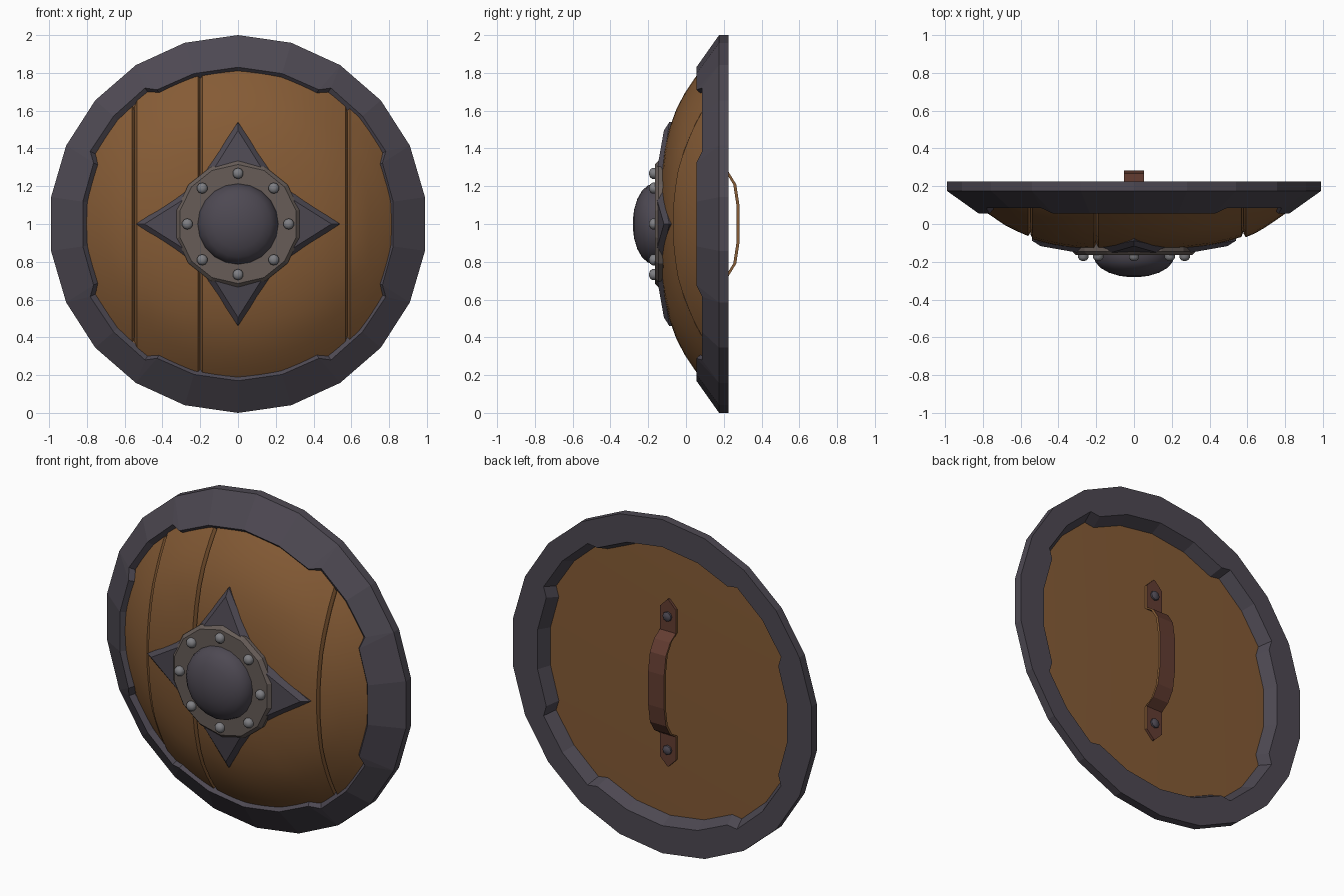
import bpy, bmesh, math
from mathutils import Vector

if "Cube" in bpy.data.objects:
    bpy.data.objects.remove(bpy.data.objects["Cube"])

def material(name, rgb):
    m = bpy.data.materials.new(name)
    m.diffuse_color = (*rgb, 1)
    m.use_nodes = True
    m.node_tree.nodes["Principled BSDF"].inputs["Base Color"].default_value = m.diffuse_color
    return m

IRON = material("dark iron", (0.075, 0.066, 0.085))
WOOD = material("brown wood", (0.235, 0.105, 0.036))
PLATE = material("dull plate metal", (0.135, 0.108, 0.097))
STUD = material("grey stud metal", (0.21, 0.21, 0.225))
LEATHER = material("red brown leather", (0.125, 0.046, 0.031))

def finish(name, bm, mats, smooth=None):
    bmesh.ops.remove_doubles(bm, verts=bm.verts, dist=1e-5)
    bmesh.ops.recalc_face_normals(bm, faces=bm.faces)
    me = bpy.data.meshes.new(name)
    bm.to_mesh(me)
    bm.free()
    for m in mats:
        me.materials.append(m)
    ob = bpy.data.objects.new(name, me)
    bpy.context.collection.objects.link(ob)
    if smooth:
        bpy.ops.object.select_all(action='DESELECT')
        ob.select_set(True)
        bpy.context.view_layer.objects.active = ob
        bpy.ops.object.shade_smooth_by_angle(angle=math.radians(smooth))
    return ob

def polar(r, a, y, cx=0, cz=1):
    return Vector((cx + r * math.sin(a), y, cz + r * math.cos(a)))

def skin(bm, loops, closed=True):
    """Bridge rows of points; rows closed into a tube when asked."""
    rows = [[bm.verts.new(p) for p in l] for l in loops]
    n = len(rows[0])
    for a, b in zip(rows, rows[1:]):
        for i in range(n if closed else n - 1):
            j = (i + 1) % n
            bm.faces.new((a[i], a[j], b[j], b[i]))
    return rows

def lathe(bm, profile, sides, cx=0, cz=1):
    """Revolve (radius, y) points about a front-to-back axis, ends capped."""
    rows = skin(bm, [[polar(r, math.tau * i / sides, y, cx, cz) for i in range(sides)]
                     for r, y in profile])
    bm.faces.new(rows[0])
    bm.faces.new(rows[-1])

# rim: 22 sides, inner edge stepped back on the four diagonals
STEP = math.tau / 22
steps = {2: 1, 4: -1, 7: 1, 9: -1, 13: 1, 15: -1, 18: 1, 20: -1}
bm = bmesh.new()
sections, wide = [], 0
for k in range(22):
    stops = [(k, wide)]
    if k in steps:
        stops = [(k - 0.1, wide), (k + 0.1, 1 - wide)]
        wide = 1 - wide
    for kk, w in stops:
        ri = 0.80 + 0.042 * w
        inner = [(ri + 0.03, 0.055 + 0.03 * w), (ri, 0.085 + 0.02 * w),
                 (ri, 0.15), (ri + 0.035, 0.225)]
        sections.append([polar(1, k * STEP, 0.225), polar(1, k * STEP, 0.175)]
                        + [polar(r, kk * STEP, y) for r, y in inner])
sections.append(sections[0])
skin(bm, sections)
finish("rim", bm, [IRON])

# domed wooden planks, one strip each, with lowered edges for the seams
DOME = [(0, -.135), (.3, -.125), (.45, -.10), (.55, -.072), (.66, -.025), (.78, .055), (.87, .125)]
R = 0.86

def dome_y(r):
    for (r0, y0), (r1, y1) in zip(DOME, DOME[1:]):
        if r <= r1:
            return y0 + (y1 - y0) * (r - r0) / (r1 - r0)
    return DOME[-1][1]

planks = [(-R, -.548, .004), (-.548, -.2, -.006), (-.2, .58, -.004), (.58, R, -.016)]
for i, (x0, x1, off) in enumerate(planks):
    n = max(5, round((x1 - x0) / 0.06))
    cols = [(x0, .025), (x0 + .012, 0)]
    cols += [(x0 + .012 + (x1 - x0 - .024) * c / n, 0) for c in range(1, n)]
    cols += [(x1 - .012, 0), (x1, .025)]
    rows = []
    for x, drop in cols:
        h = math.sqrt(max(R * R - x * x, 0.0001))
        pts = [(x, h * math.cos(math.pi * t / 20)) for t in range(21)]
        rows.append([Vector((x, dome_y(math.hypot(x, z)) + off + drop, 1 + z)) for x, z in pts])
    bm = bmesh.new()
    skin(bm, rows, closed=False)
    finish(f"plank_{i + 1}", bm, [WOOD], 28)

# wooden back board
bm = bmesh.new()
lathe(bm, [(R, .11), (R, .15), (.45, .157)], 22)
finish("back_board", bm, [WOOD], 30)

# four star points around the boss
for i in range(4):
    a = i * math.pi / 2
    side, out = Vector((math.cos(a), 0, -math.sin(a))), Vector((math.sin(a), 0, math.cos(a)))
    def at(u, v, y):
        return side * u + out * v + Vector((0, y, 1))
    bm = bmesh.new()
    rows = skin(bm, [[at(-.17, .28, 0), at(.17, .28, 0), at(0, .54, 0)],
                     [at(-.17, .28, -.125), at(.17, .28, -.125), at(0, .54, -.088)],
                     [at(-.135, .28, -.155), at(.135, .28, -.155), at(0, .495, -.117)]])
    bm.faces.new(rows[0])
    bm.faces.new(rows[-1])
    finish(f"star_point_{i + 1}", bm, [IRON])

# boss plate and dome
bm = bmesh.new()
lathe(bm, [(.335, -.09), (.335, -.145), (.315, -.165), (.18, -.165)], 14)
finish("boss_plate", bm, [PLATE])
bm = bmesh.new()
lathe(bm, [(.215, -.14), (.213, -.17)] +
      [(.213 * math.cos(t), -.17 - .112 * math.sin(t)) for t in (.3, .6, .9, 1.2, 1.45)], 20)
finish("boss_dome", bm, [IRON], 40)

# eight studs on the plate
for i in range(8):
    p = polar(.268, i * math.pi / 4, 0)
    bm = bmesh.new()
    lathe(bm, [(.029, -.16), (.029, -.178), (.021, -.190), (.008, -.195)], 10, p.x, p.z)
    finish(f"stud_{i + 1}", bm, [STUD], 50)

# strap handle on the back: (z, y, half width) for the upper half, mirrored
half = [(.50, .168, .004), (.45, .168, .053), (.31, .168, .053), (.275, .222, .053),
        (.21, .262, .053), (.10, .279, .053)]
path = half + [(-z, y, w) for z, y, w in reversed(half)]
bm = bmesh.new()
rows = skin(bm, [[Vector((-w, y - .012, 1 + z)), Vector((w, y - .012, 1 + z)),
                  Vector((w, y + .004, 1 + z)), Vector((-w, y + .004, 1 + z))] for z, y, w in path])
bm.faces.new(rows[0])
bm.faces.new(rows[-1])
bm.normal_update()
for f in bm.faces:                      # cut edges of the strap show raw brown
    f.material_index = 1 if abs(f.normal.x) > .9 else 0
finish("strap_handle", bm, [LEATHER, WOOD])

# rivets through the strap ends
for i, z in enumerate((1.4, .6)):
    bm = bmesh.new()
    lathe(bm, [(.028, .165), (.028, .183), (.016, .192)], 8, 0, z)
    finish(f"strap_rivet_{i + 1}", bm, [IRON], 50)
